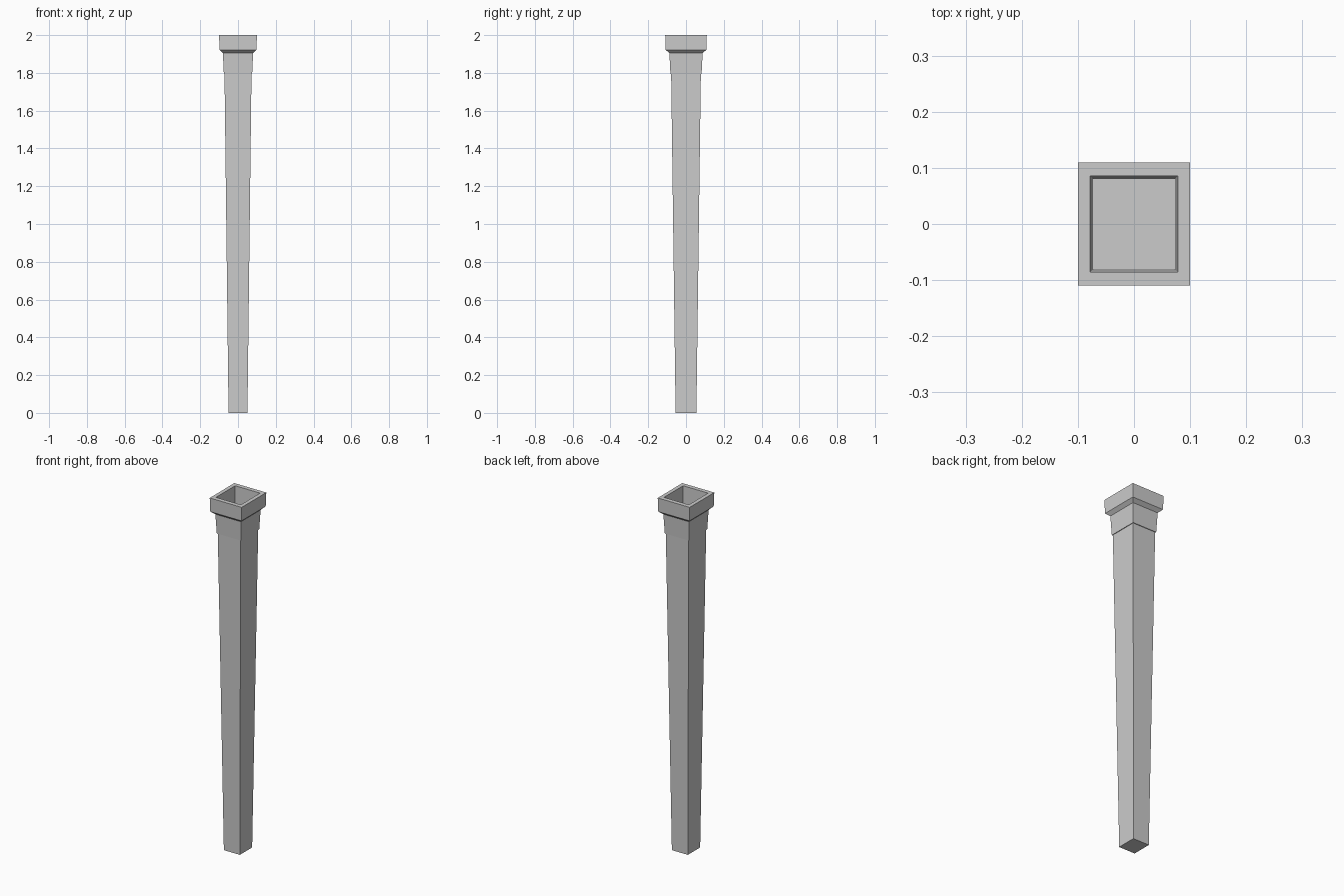
import bpy, bmesh

if "Cube" in bpy.data.objects:
    bpy.data.objects.remove(bpy.data.objects["Cube"])

DEPTH_RATIO = 1.1  # the section is slightly deeper than wide


def lofted_box(name, profile):
    """Stack rectangular rings from (half width, z) pairs and cap both ends."""
    bm = bmesh.new()
    rings = []
    for w, z in profile:
        d = w * DEPTH_RATIO
        rings.append([bm.verts.new((sx * w, sy * d, z))
                      for sx, sy in ((-1, -1), (1, -1), (1, 1), (-1, 1))])
    for low, high in zip(rings, rings[1:]):
        for i in range(4):
            j = (i + 1) % 4
            bm.faces.new((low[i], low[j], high[j], high[i]))
    bm.faces.new(rings[0][::-1])
    bm.faces.new(rings[-1])
    bmesh.ops.recalc_face_normals(bm, faces=bm.faces)
    mesh = bpy.data.meshes.new(name)
    bm.to_mesh(mesh)
    bm.free()
    obj = bpy.data.objects.new(name, mesh)
    bpy.context.collection.objects.link(obj)
    return obj


# Tapered square shaft
lofted_box("shaft", [(0.05, 0.0), (0.0715, 1.80)])

# Hollow head: collar, flared rim, then down the inside to the recessed floor
lofted_box("hollow_head", [
    (0.075, 1.795), (0.080, 1.905), (0.098, 1.922), (0.100, 2.0),
    (0.078, 2.0), (0.073, 1.80),
])
